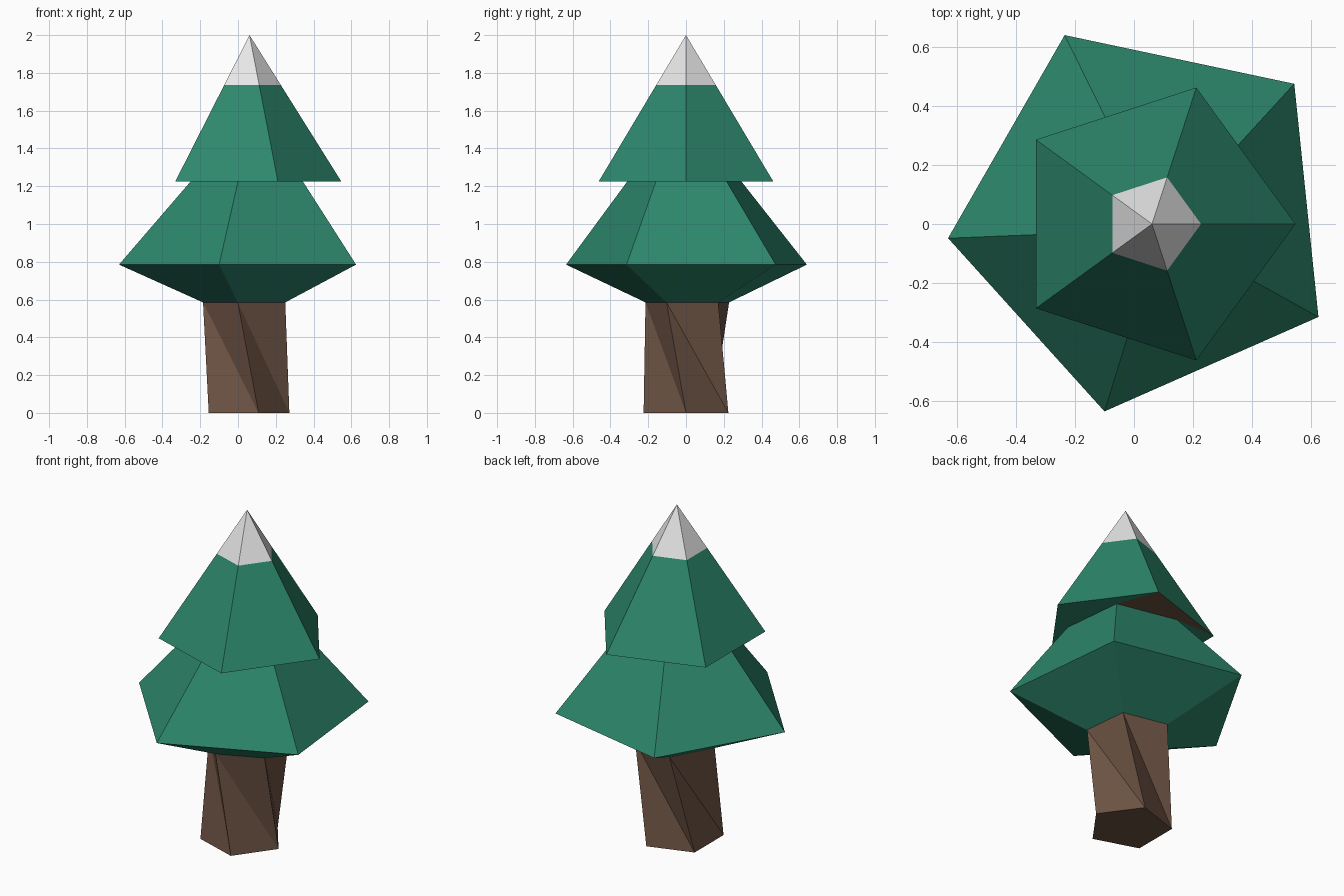
import bpy
import math

cube = bpy.data.objects.get("Cube")
if cube:
    bpy.data.objects.remove(cube, do_unlink=True)

SIDES = 5


def material(name, rgb):
    mat = bpy.data.materials.new(name)
    mat.use_nodes = True
    mat.diffuse_color = (*rgb, 1)
    bsdf = next(n for n in mat.node_tree.nodes if n.type == 'BSDF_PRINCIPLED')
    bsdf.inputs["Base Color"].default_value = (*rgb, 1)
    bsdf.inputs["Roughness"].default_value = 0.9
    return mat


brown = material("bark brown", (0.15, 0.085, 0.057))
green = material("pine green", (0.026, 0.245, 0.150))
white = material("snow white", (0.8, 0.8, 0.8))


def pentagon(cx, radius, z):
    """Regular ring with its first corner towards +x."""
    return [(cx + radius * math.cos(math.tau * i / SIDES),
             radius * math.sin(math.tau * i / SIDES), z) for i in range(SIDES)]


def scaled(ring, s, dx, dy, z):
    return [(dx + s * x, dy + s * y, z) for x, y, _ in ring]


def loft(name, rings, mats, twisted=False, cap=False, tip=None):
    """Skin a stack of rings from bottom to top, with optional base cap and tip."""
    verts = [v for ring in rings for v in ring]
    faces = []
    for r in range(len(rings) - 1):
        for i in range(SIDES):
            j = (i + 1) % SIDES
            a, b = r * SIDES + i, r * SIDES + j
            c, d = b + SIDES, a + SIDES
            faces += [(a, b, d), (b, c, d)] if twisted else [(a, b, c, d)]
    if cap:
        faces.append(tuple(reversed(range(SIDES))))
    if tip:
        base = len(verts) - SIDES
        verts.append(tip)
        faces += [(base + i, base + (i + 1) % SIDES, len(verts) - 1)
                  for i in range(SIDES)]
    mesh = bpy.data.meshes.new(name)
    mesh.from_pydata(verts, [], faces)
    for m in mats:
        mesh.materials.append(m)
    mesh.update()
    obj = bpy.data.objects.new(name, mesh)
    bpy.context.collection.objects.link(obj)
    return obj


# Irregular widest ring of the lower branches; its neighbours are scaled copies
lower_rim = [(0.625, -0.315, 0.785), (0.543, 0.475, 0.785), (-0.235, 0.64, 0.785),
             (-0.63, -0.048, 0.785), (-0.1, -0.635, 0.785)]
trunk_top = scaled(lower_rim, 0.347, 0.0335, 0.006, 0.585)
lower_top = scaled(lower_rim, 0.474, 0.0475, -0.01, 1.225)

# Upper branches: a regular cone, cut where the snow starts
TIP, BASE_Z, SNOW_Z, RADIUS, CX = 2.0, 1.225, 1.735, 0.486, 0.061
upper_rim = pentagon(CX, RADIUS, BASE_Z)
snow_line = pentagon(CX, RADIUS * (TIP - SNOW_Z) / (TIP - BASE_Z), SNOW_Z)

# Trunk, twisting as it rises
loft("trunk", [pentagon(0.036, 0.236, 0), trunk_top], [brown], twisted=True, cap=True)

# Lower branches: flared underside and sloping top
loft("lower_branches", [trunk_top, lower_rim, lower_top], [green])

# Upper branches: flat underside and sloping sides
upper = loft("upper_branches", [lower_top, upper_rim, snow_line], [green, brown])
upper.data.polygons[1].material_index = 1  # bare bark panel beneath, at the back

# Snow cap
loft("snow_cap", [snow_line], [white], tip=(CX, 0, TIP))
